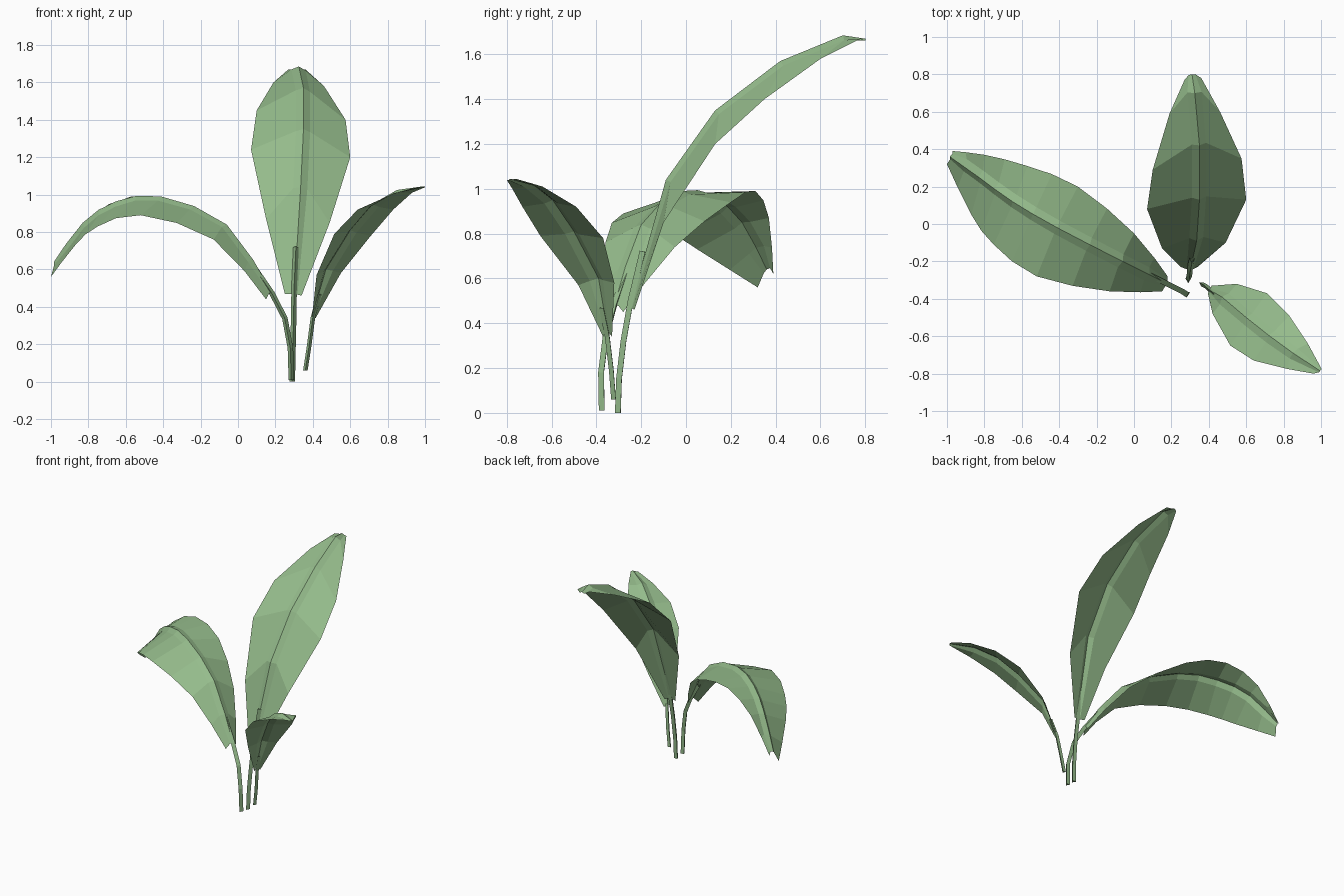
import bpy, math
from mathutils import Vector

if "Cube" in bpy.data.objects:
    bpy.data.objects.remove(bpy.data.objects["Cube"])

green = bpy.data.materials.new("leaf green")
green.diffuse_color = (0.30, 0.50, 0.26, 1)
green.use_nodes = True
green.node_tree.nodes["Principled BSDF"].inputs["Base Color"].default_value = green.diffuse_color


def refine(pts):
    """Insert one smooth point between each pair."""
    p = [Vector(q) for q in pts]
    out = []
    for i in range(len(p) - 1):
        a, d = p[max(i - 1, 0)], p[min(i + 2, len(p) - 1)]
        out += [p[i], (9 * (p[i] + p[i + 1]) - a - d) / 16]
    return out + [p[-1]]


def make(name, verts, faces):
    me = bpy.data.meshes.new(name)
    me.from_pydata([tuple(v) for v in verts], [], faces)
    me.materials.append(green)
    ob = bpy.data.objects.new(name, me)
    bpy.context.collection.objects.link(ob)


def blade(name, left, rib, right, smooth=False):
    """Folded leaf sheet with a raised midrib between two edge curves."""
    f = refine if smooth else (lambda c: [Vector(q) for q in c])
    left, rib, right = f(left), f(rib), f(right)
    verts, n = [], len(rib)
    for i, (l, m, r) in enumerate(zip(left, rib, right)):
        tangent = (rib[min(i + 1, n - 1)] - rib[max(i - 1, 0)]).normalized()
        side = (r - l).normalized()
        up = side.cross(tangent).normalized()
        w = min(0.038, (r - l).length * 0.2)
        low = m - up * w * 0.5
        verts += [l, low - side * w, m, low + side * w, r]
    faces = [(5 * i + j, 5 * i + j + 1, 5 * i + j + 6, 5 * i + j + 5)
             for i in range(n - 1) for j in range(4)]
    make(name, verts, faces)


def stalk(name, path, radius=0.017):
    """Three-sided stem along a path."""
    path = [Vector(q) for q in path]
    n, verts = len(path), []
    for i, p in enumerate(path):
        t = (path[min(i + 1, n - 1)] - path[max(i - 1, 0)]).normalized()
        if i == 0:
            t = Vector((0, 0, 1))
        x = Vector((0, 1, 0)).cross(t).normalized()
        y = t.cross(x)
        for k in range(3):
            a = math.tau * k / 3 + 0.5
            verts.append(p + (x * math.cos(a) + y * math.sin(a)) * radius)
    faces = [(3 * i + k, 3 * i + (k + 1) % 3, 3 * i + 3 + (k + 1) % 3, 3 * i + 3 + k)
             for i in range(n - 1) for k in range(3)]
    make(name, verts, faces + [(2, 1, 0)])


# tall back leaf
blade("back_leaf",
      [(.25, -.23, .47), (.15, -.13, .87), (.07, .08, 1.24), (.10, .29, 1.45), (.19, .59, 1.60), (.27, .77, 1.67)],
      [(.30, -.25, .47), (.335, -.09, 1.04), (.35, .13, 1.35), (.35, .42, 1.57), (.325, .70, 1.685), (.31, .80, 1.67)],
      [(.34, -.23, .46), (.49, -.10, .85), (.60, .13, 1.20), (.575, .35, 1.40), (.46, .60, 1.58), (.36, .78, 1.67)])
stalk("back_stalk", [(.29, -.30, 0), (.293, -.295, .15), (.297, -.275, .32), (.30, -.243, .50), (.31, -.19, .72)])

# arching left leaf
blade("left_leaf",
      [(.15, -.36, .44), (-.13, -.36, .76), (-.52, -.28, .89), (-.75, -.11, .83), (-.87, .05, .73), (-1, .32, .56)],
      [(.18, -.32, .48), (-.06, -.20, .84), (-.41, -.02, .99), (-.65, .12, .965), (-.83, .25, .85), (-.985, .36, .64)],
      [(.18, -.28, .45), (0, -.05, .74), (-.30, .20, .94), (-.57, .31, .99), (-.80, .37, .87), (-.97, .39, .62)],
      smooth=True)
stalk("left_stalk", [(.285, -.372, 0.01), (.28, -.375, .18), (.25, -.355, .34), (.18, -.32, .475), (.08, -.27, .62)])

# small front right leaf
blade("right_leaf",
      [(.415, -.33, .34), (.55, -.32, .58), (.71, -.37, .78), (.83, -.49, .92), (.93, -.64, 1.01), (.995, -.76, 1.045)],
      [(.40, -.35, .36), (.47, -.39, .60), (.60, -.50, .81), (.72, -.595, .95), (.85, -.69, 1.025), (.995, -.785, 1.045)],
      [(.395, -.37, .34), (.42, -.48, .57), (.515, -.65, .79), (.64, -.73, .92), (.82, -.775, 1.0), (.96, -.80, 1.04)])
stalk("right_stalk", [(.36, -.32, .06), (.38, -.33, .19), (.40, -.348, .34), (.435, -.375, .47)], 0.014)
